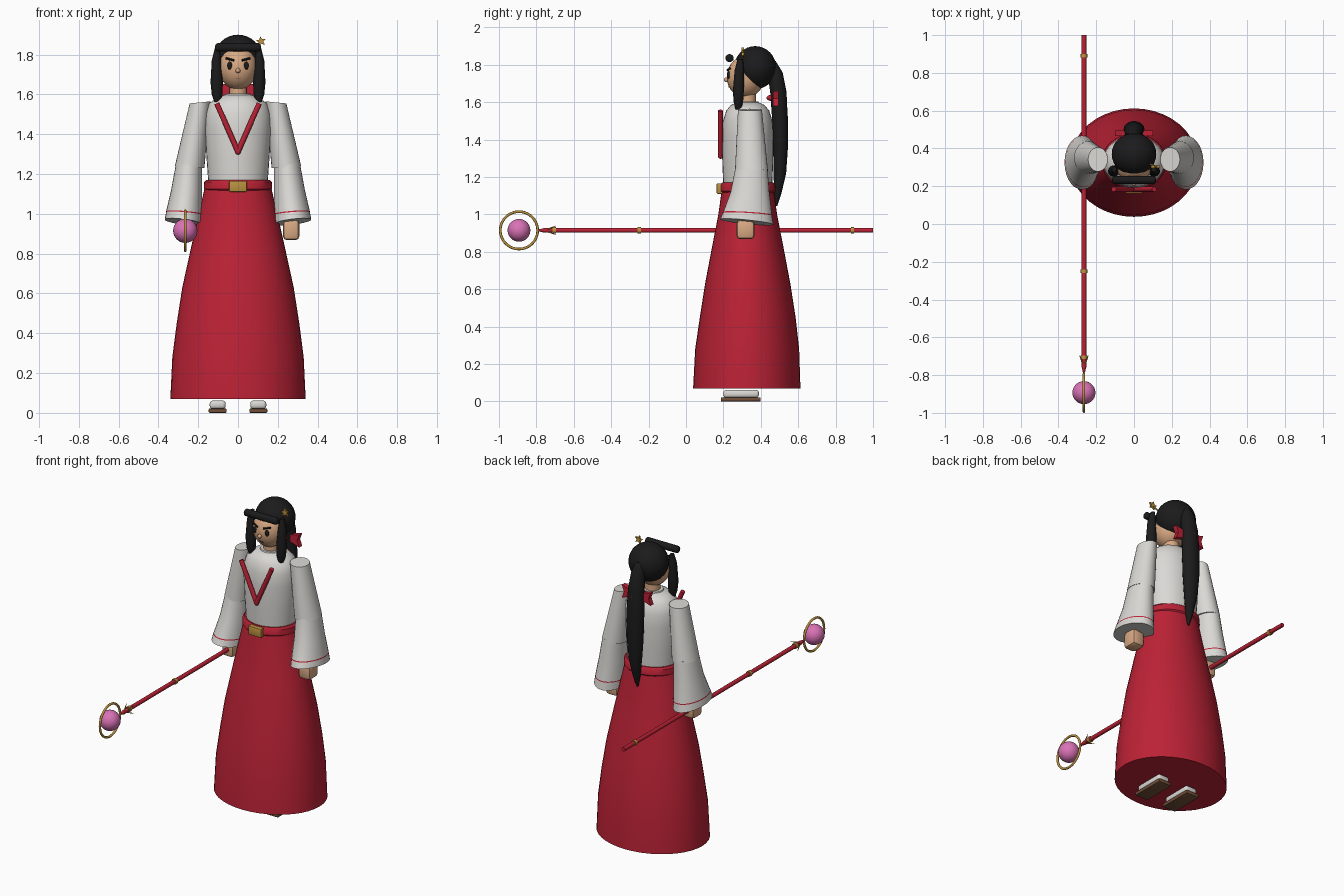
import bpy, bmesh, math
from mathutils import Vector, Matrix

if "Cube" in bpy.data.objects:
    bpy.data.objects.remove(bpy.data.objects["Cube"])


def mat(name, r, g, b):
    m = bpy.data.materials.new(name)
    m.diffuse_color = (r, g, b, 1)
    m.use_nodes = True
    m.node_tree.nodes["Principled BSDF"].inputs["Base Color"].default_value = m.diffuse_color
    return m


RED = mat("crimson", 0.50, 0.016, 0.036)
WHITE = mat("off_white", 0.70, 0.69, 0.66)
BLACK = mat("hair_black", 0.011, 0.011, 0.012)
SKIN = mat("skin", 0.70, 0.40, 0.23)
GOLD = mat("gold", 0.50, 0.29, 0.05)
PINK = mat("orb_pink", 0.70, 0.17, 0.47)
BROWN = mat("sandal_brown", 0.17, 0.08, 0.04)
CY = 0.33  # body axis in y


def finish(bm, name, m, angle=40):
    bmesh.ops.recalc_face_normals(bm, faces=bm.faces[:])
    me = bpy.data.meshes.new(name)
    bm.to_mesh(me)
    bm.free()
    ob = bpy.data.objects.new(name, me)
    bpy.context.collection.objects.link(ob)
    me.materials.append(m)
    if angle:
        bpy.ops.object.select_all(action='DESELECT')
        ob.select_set(True)
        bpy.context.view_layer.objects.active = ob
        bpy.ops.object.shade_smooth_by_angle(angle=math.radians(angle))
    return ob


def loft(name, m, rings, n=28, caps=True):
    """Elliptical rings (x, y, z, rx, ry, slope_x, slope_y) skinned together."""
    bm = bmesh.new()
    loops = []
    for x, y, z, rx, ry, *s in rings:
        sx, sy = s if s else (0, 0)
        loop = []
        for i in range(n):
            a = 2 * math.pi * i / n
            dx, dy = rx * math.cos(a), ry * math.sin(a)
            loop.append(bm.verts.new((x + dx, y + dy, z + sx * dx + sy * dy)))
        loops.append(loop)
    for a, b in zip(loops, loops[1:]):
        for i in range(n):
            j = (i + 1) % n
            bm.faces.new((a[i], a[j], b[j], b[i]))
    if caps:
        bm.faces.new(loops[0])
        bm.faces.new(loops[-1])
    return finish(bm, name, m)


def ball(name, m, loc, size, rot=None, seg=24):
    bm = bmesh.new()
    bmesh.ops.create_uvsphere(bm, u_segments=seg, v_segments=seg // 2 + 2, radius=1)
    mx = Matrix.Translation(loc) @ (rot or Matrix()) @ Matrix.Diagonal((*size, 1))
    bmesh.ops.transform(bm, matrix=mx, verts=bm.verts)
    return finish(bm, name, m, 60)


def box(name, m, loc, size, bevel=0.0, seg=2):
    bm = bmesh.new()
    bmesh.ops.create_cube(bm, size=1)
    bmesh.ops.transform(bm, matrix=Matrix.Translation(loc) @ Matrix.Diagonal((*size, 1)), verts=bm.verts)
    if bevel:
        bmesh.ops.bevel(bm, geom=bm.edges[:], offset=bevel, segments=seg, affect='EDGES', profile=0.5)
    return finish(bm, name, m, 35)


def rod(name, m, a, b, r1, r2=None, n=16):
    a, b = Vector(a), Vector(b)
    bm = bmesh.new()
    bmesh.ops.create_cone(bm, cap_ends=True, segments=n, radius1=r1,
                          radius2=r1 if r2 is None else r2, depth=(b - a).length)
    rot = (b - a).to_track_quat('Z', 'Y').to_matrix().to_4x4()
    bmesh.ops.transform(bm, matrix=Matrix.Translation((a + b) / 2) @ rot, verts=bm.verts)
    return finish(bm, name, m)


def plate(name, m, pts, y, thick):
    """Flat outline in x-z, thickened along y."""
    bm = bmesh.new()
    f = bm.faces.new([bm.verts.new((x, y - thick / 2, z)) for x, z in pts])
    new = bmesh.ops.extrude_face_region(bm, geom=[f])["geom"]
    bmesh.ops.translate(bm, vec=(0, thick, 0), verts=[v for v in new if isinstance(v, bmesh.types.BMVert)])
    return finish(bm, name, m, 0)


# Long skirt and waistband
loft("skirt", RED, [(0, 0.325, 0.07, 0.34, 0.287), (0, 0.327, 0.28, 0.33, 0.278),
                    (0, CY, 0.45, 0.308, 0.256), (0, CY, 0.63, 0.28, 0.228),
                    (0, CY, 0.83, 0.236, 0.19), (0, CY, 1.0, 0.198, 0.157),
                    (0, CY, 1.16, 0.16, 0.135)], 40)
loft("waistband", RED, [(0, CY, 1.115, 0.162, 0.140), (0, CY, 1.125, 0.172, 0.149),
                        (0, CY, 1.16, 0.170, 0.147), (0, CY, 1.17, 0.160, 0.138)], 40)
box("buckle", GOLD, (0, 0.18, 1.138), (0.088, 0.032, 0.055), 0.004)

# Upper garment, collar and neck
loft("torso", WHITE, [(0, CY, 1.14, 0.148, 0.130), (0, CY, 1.28, 0.158, 0.136),
                      (0, CY, 1.42, 0.166, 0.138), (0, CY, 1.50, 0.164, 0.132),
                      (0, CY, 1.555, 0.145, 0.115), (0, CY, 1.585, 0.105, 0.09),
                      (0, CY, 1.60, 0.06, 0.055)], 32)
loft("collar", WHITE, [(0, CY, 1.57, 0.075, 0.07), (0, CY, 1.605, 0.062, 0.058)])
rod("neck", SKIN, (0, CY, 1.58), (0, CY, 1.68), 0.045)

# Head, face and hair
ball("head", SKIN, (0, 0.318, 1.735), (0.098, 0.1, 0.112))
ball("nose", SKIN, (0, 0.216, 1.72), (0.012, 0.014, 0.013), seg=12)
ball("hair_cap", BLACK, (0, 0.37, 1.785), (0.118, 0.112, 0.115), seg=28)
ball("fringe_core", BLACK, (0.104, 0.233, 1.836), (0.012, 0.022, 0.021), seg=16)
ball("fringe_end", BLACK, (-0.104, 0.233, 1.836), (0.012, 0.022, 0.021), seg=16)
rod("fringe", BLACK, (-0.104, 0.233, 1.836), (0.104, 0.233, 1.836), 0.0215)
plate("mouth", BROWN, [(-0.013, 1.679), (0.013, 1.679), (0.013, 1.683), (-0.013, 1.683)], 0.231, 0.008)

for s, side in ((-1, "left"), (1, "right")):
    # Eyes, brows and side locks
    ball(side + "_eye", BLACK, (s * 0.042, 0.228, 1.745), (0.013, 0.008, 0.02), seg=14)
    rod(side + "_brow", BLACK, (s * 0.02, 0.222, 1.771), (s * 0.062, 0.235, 1.782), 0.0055, n=8)
    loft(side + "_side_lock", BLACK, [(s * 0.105, 0.29, 1.83, 0.012, 0.015),
                                      (s * 0.108, 0.285, 1.77, 0.024, 0.026),
                                      (s * 0.107, 0.28, 1.66, 0.031, 0.03),
                                      (s * 0.105, 0.28, 1.60, 0.027, 0.026),
                                      (s * 0.103, 0.28, 1.56, 0.015, 0.015)], 14)
    # Hair bow loop
    plate(side + "_bow", RED, [(0, 1.612), (s * 0.1, 1.58), (s * 0.085, 1.62),
                               (s * 0.1, 1.66), (0, 1.635)], 0.48, 0.03)
    # Crossed neckline trim
    rod(side + "_neck_trim", RED, (s * 0.107, 0.184, 1.555), (0, 0.184, 1.312), 0.0135)

    # Arms: upper sleeve, flared lower sleeve, hem line, hand
    loft(side + "_upper_sleeve", WHITE, [(s * 0.243, 0.35, 1.235, 0.074, 0.088, s * 0.08, 0),
                                         (s * 0.191, 0.342, 1.56, 0.052, 0.064, s * -0.1, 0)])
    hem = (s * 0.275, 0.325, 0.96, 0.093, 0.143)
    loft(side + "_lower_sleeve", WHITE, [(*hem, s * 0.12, -0.1),
                                         (s * 0.27, 0.33, 1.01, 0.09, 0.13, s * 0.08, -0.06),
                                         (s * 0.258, 0.342, 1.12, 0.078, 0.104),
                                         (s * 0.246, 0.35, 1.25, 0.066, 0.086)])
    loft(side + "_hem_line", RED, [(s * 0.2709, 0.329, 1.001, 0.0912, 0.1328, s * 0.08, -0.06),
                                   (s * 0.2703, 0.33, 1.007, 0.0909, 0.1314, s * 0.08, -0.06)], caps=False)
    box(side + "_hand", SKIN, (s * 0.267, 0.318, 0.92), (0.082, 0.095, 0.105), 0.02)

    # Feet
    box(side + "_sandal", BROWN, (s * 0.102, 0.293, 0.011), (0.09, 0.213, 0.022), 0.005)
    box(side + "_sock", WHITE, (s * 0.102, 0.295, 0.041), (0.08, 0.19, 0.042), 0.015, 3)

ball("trim_join", RED, (0, 0.184, 1.312), (0.0145, 0.0135, 0.0145), seg=14)
ball("bow_knot", RED, (0, 0.485, 1.623), (0.03, 0.055, 0.022), seg=14)

# Ponytail
loft("ponytail", BLACK, [(0, 0.45, 1.82, 0.025, 0.03), (0, 0.475, 1.76, 0.04, 0.042),
                         (0, 0.493, 1.66, 0.05, 0.044), (0, 0.502, 1.52, 0.055, 0.043),
                         (0, 0.505, 1.35, 0.052, 0.04), (0, 0.502, 1.22, 0.04, 0.034),
                         (0, 0.49, 1.11, 0.022, 0.02), (0, 0.482, 1.045, 0.006, 0.006)], 18)

# Hair ornament: small gold star on a pin
star = [((0.026 if i % 2 == 0 else 0.012) * math.cos(math.pi * i / 5 + 0.5),
         (0.026 if i % 2 == 0 else 0.012) * math.sin(math.pi * i / 5 + 0.5)) for i in range(10)]
plate("hair_ornament", GOLD, [(0.116 + x, 1.867 + z) for x, z in star], 0.303, 0.012)
rod("ornament_pin", GOLD, (0.08, 0.32, 1.83), (0.116, 0.303, 1.867), 0.005, n=8)

# Staff along y with gold bands, prongs, ring and orb
SX, SZ = -0.265, 0.915
rod("staff", RED, (SX, -0.76, SZ), (SX, 1.0, SZ), 0.0125)
for i, y in enumerate((0.89, -0.25, -0.705)):
    rod("staff_band_%d" % (i + 1), GOLD, (SX, y - 0.009, SZ), (SX, y + 0.009, SZ), 0.0175)
for i in range(4):
    a = math.pi / 4 + math.pi / 2 * i
    rod("prong_%d" % (i + 1), GOLD, (SX, -0.755, SZ),
        (SX + 0.034 * math.cos(a), -0.695, SZ + 0.034 * math.sin(a)), 0.006, 0.001, 8)
rod("staff_tip", RED, (SX, -0.755, SZ), (SX, -0.785, SZ), 0.0125, 0.006)
ball("orb", PINK, (SX, -0.893, SZ), (0.061, 0.061, 0.061), seg=28)
bpy.ops.mesh.primitive_torus_add(location=(SX, -0.893, SZ), rotation=(0, math.pi / 2, 0),
                                 major_radius=0.1, minor_radius=0.007,
                                 major_segments=40, minor_segments=10)
ring = bpy.context.object
ring.name = "orb_ring"
ring.data.materials.append(GOLD)
bpy.ops.object.shade_smooth_by_angle(angle=math.radians(60))
